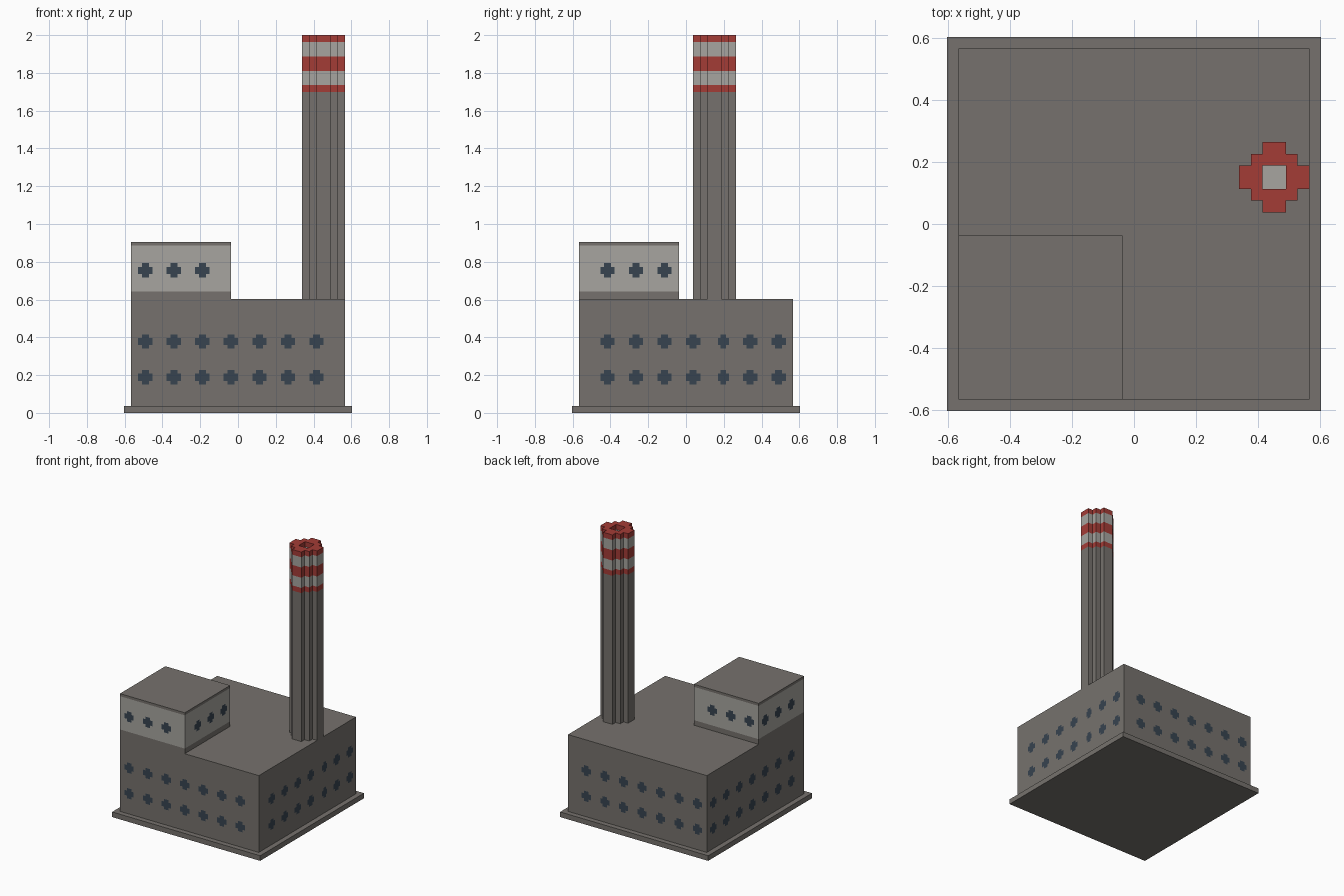
import bpy, bmesh
from mathutils import Vector, Matrix
from math import pi

cube = bpy.data.objects.get("Cube")
if cube:
    bpy.data.objects.remove(cube, do_unlink=True)

U = 2 / 106  # one small block; all sizes below are in blocks


def material(name, color):
    mat = bpy.data.materials.new(name)
    mat.use_nodes = True
    mat.diffuse_color = (*color, 1)
    mat.node_tree.nodes["Principled BSDF"].inputs["Base Color"].default_value = (*color, 1)
    return mat


GREY = material("concrete grey", (0.18, 0.167, 0.153))
LIGHT = material("light grey", (0.385, 0.375, 0.35))
RED = material("warning red", (0.37, 0.045, 0.037))
GLASS = material("dark blue glass", (0.038, 0.057, 0.08))


def finish(name, bm, mats):
    bmesh.ops.scale(bm, vec=(U, U, U), verts=bm.verts)
    mesh = bpy.data.meshes.new(name)
    bm.to_mesh(mesh)
    bm.free()
    for mat in mats:
        mesh.materials.append(mat)
    obj = bpy.data.objects.new(name, mesh)
    bpy.context.collection.objects.link(obj)
    return obj


def stepped_outline(quarter):
    """Repeat a quarter outline four times around the origin."""
    return [Matrix.Rotation(i * pi / 2, 2) @ Vector(p) for i in range(4) for p in quarter]


def square(x0, x1, y0, y1):
    return [(x0, y0), (x1, y0), (x1, y1), (x0, y1)]


def tower(name, outline, levels, mats, bands):
    """Vertical prism with a coloured band between each pair of levels."""
    bm = bmesh.new()
    rings = [[bm.verts.new((p[0], p[1], z)) for p in outline] for z in levels]
    n = len(outline)
    for lower, upper, band in zip(rings, rings[1:], bands):
        for i in range(n):
            j = (i + 1) % n
            bm.faces.new((lower[i], lower[j], upper[j], upper[i])).material_index = band
    bm.faces.new(rings[0][::-1]).material_index = bands[0]
    bm.faces.new(rings[-1]).material_index = bands[-1]
    return finish(name, bm, mats)


# Building masses
tower("base_slab", square(-32, 32, -32, 32), [0, 2], [GREY], [0])
tower("main_hall", square(-30, 30, -30, 30), [2, 32], [GREY], [0])
tower("upper_block", square(-30, -2, -30, -2), [32, 34, 47, 48], [GREY, LIGHT], [0, 1, 0])

# Chimney shaft with painted bands
CX, CY = 24, 8
stack = stepped_outline([(6, 2), (4, 2), (4, 4), (2, 4), (2, 6)])
stack = [p + Vector((CX, CY)) for p in stack]
tower("chimney", stack, [32, 90, 92, 96, 100, 104], [GREY, RED, LIGHT], [0, 1, 2, 1, 2])

# Red chimney rim with a square opening
bm = bmesh.new()
for loop in (stack, square(CX - 2, CX + 2, CY - 2, CY + 2)):
    verts = [bm.verts.new((p[0], p[1], 104)) for p in loop]
    for a, b in zip(verts, verts[1:] + verts[:1]):
        bm.edges.new((a, b))
bmesh.ops.triangle_fill(bm, use_beauty=True, edges=bm.edges[:], normal=(0, 0, 1))
grown = bmesh.ops.extrude_face_region(bm, geom=bm.faces[:], use_keep_orig=True)
top = [g for g in grown["geom"] if isinstance(g, bmesh.types.BMVert)]
bmesh.ops.translate(bm, vec=(0, 0, 2), verts=top)
bmesh.ops.recalc_face_normals(bm, faces=bm.faces[:])
finish("chimney_rim", bm, [RED])

# Windows: flat panes laid just outside the walls
PANE = stepped_outline([(2, 1), (1, 1), (1, 2)])
GAP = 0.08


def pane(bm, origin, across, normal, squeeze=1):
    across, normal = Vector(across), Vector(normal)
    center = Vector(origin) + normal * GAP
    face = bm.faces.new([bm.verts.new(center + across * p.x * squeeze + Vector((0, 0, p.y)))
                         for p in PANE])
    face.normal_update()
    if face.normal.dot(normal) < 0:
        face.normal_flip()


def window_rows(name, heights, count, low, high, narrow=None):
    bm = bmesh.new()
    for z in heights:
        for i in range(count):
            x, y = -26 + 8 * i, -22 + 8 * i
            pane(bm, (x, low, z), (1, 0, 0), (0, -1, 0))
            pane(bm, (x, high, z), (1, 0, 0), (0, 1, 0))
            pane(bm, (low, y, z), (0, 1, 0), (-1, 0, 0))
            # One window beside the chimney is narrower
            slim = i == narrow
            pane(bm, (high, y + 0.5 * slim, z), (0, 1, 0), (1, 0, 0), 0.75 if slim else 1)
    finish(name, bm, [GLASS])


window_rows("hall_windows", (10, 20), 7, -30, 30, narrow=4)
window_rows("upper_windows", (40,), 3, -30, -2)
